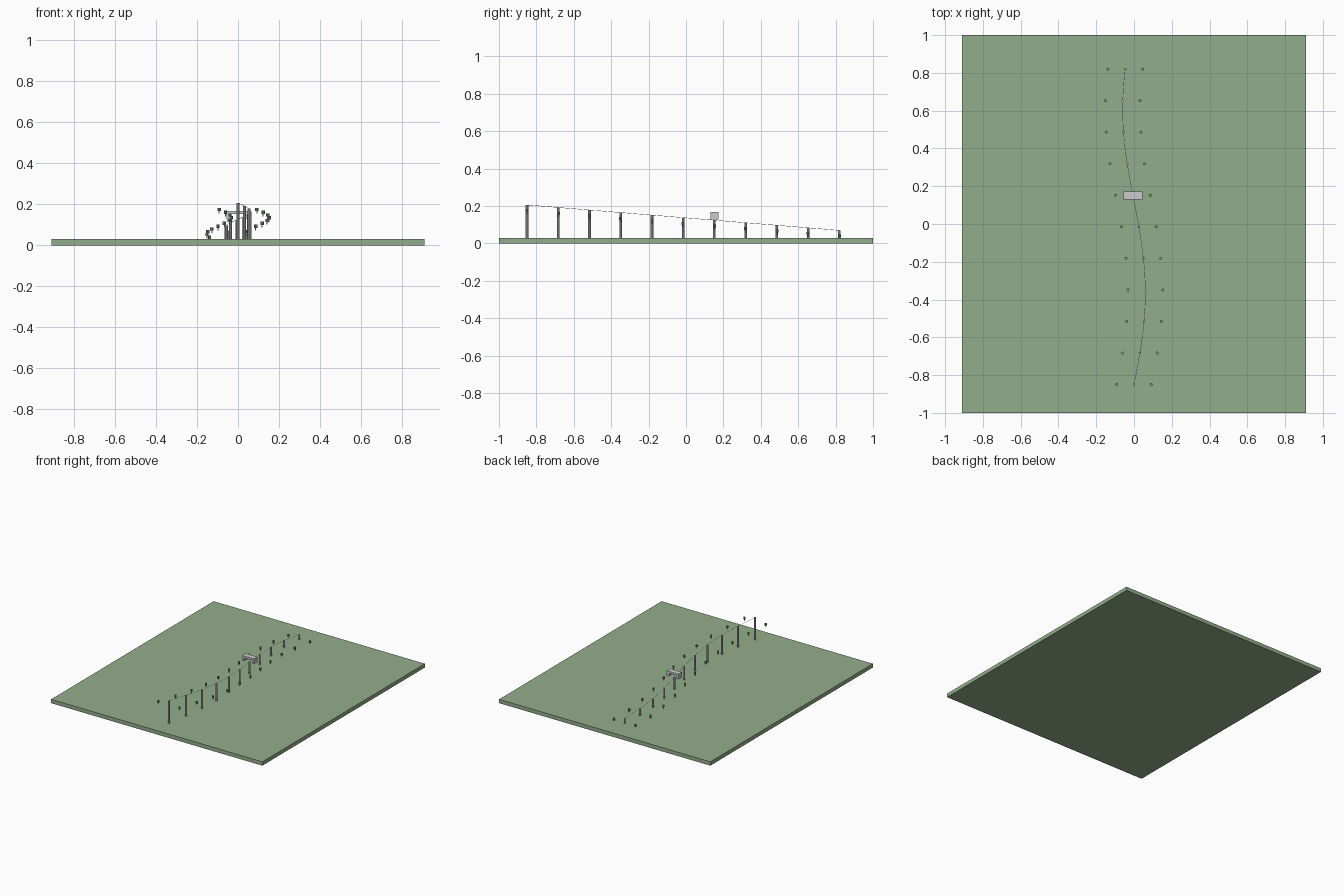
import bpy, math
from mathutils import Vector

if "Cube" in bpy.data.objects:
    bpy.data.objects.remove(bpy.data.objects["Cube"])


def material(name, rgb):
    m = bpy.data.materials.new(name)
    m.diffuse_color = (*rgb, 1)
    m.use_nodes = True
    m.node_tree.nodes["Principled BSDF"].inputs["Base Color"].default_value = m.diffuse_color
    return m


green = material("grass_green", (0.29, 0.42, 0.26))
leaf = material("leaf_green", (0.2, 0.34, 0.18))


def finish(name, mat=None):
    o = bpy.context.object
    o.name = name
    if mat:
        o.data.materials.append(mat)
    return o


def box(name, x0, x1, y0, y1, z0, z1, mat=None):
    bpy.ops.mesh.primitive_cube_add(size=1, location=((x0 + x1) / 2, (y0 + y1) / 2, (z0 + z1) / 2))
    o = finish(name, mat)
    o.scale = (x1 - x0, y1 - y0, z1 - z0)
    return o


def cyl(name, r, x, y, z0, z1, sides=8, mat=None):
    bpy.ops.mesh.primitive_cylinder_add(vertices=sides, radius=r, depth=z1 - z0,
                                        location=(x, y, (z0 + z1) / 2))
    return finish(name, mat)


# Winding, descending track line
def track(t):
    return Vector((0.06 * math.sin(0.54 * t), -0.85 + 0.167 * t, 0.206 - 0.0136 * t))


# Ground slab
box("ground", -0.91, 0.91, -1, 1, 0, 0.03, green)

# Support posts with a small planting on each side
for i in range(11):
    p = track(i)
    cyl(f"post_{i}", 0.007, p.x, p.y, 0.028, p.z)
    for side in (-1, 1):
        x = p.x + side * 0.092
        z = p.z - 0.032
        cyl(f"trunk_{i}", 0.003, x, p.y, z - 0.019, z - 0.006, 6)
        cyl(f"crown_{i}", 0.008, x, p.y, z - 0.007, z + 0.009, 8, leaf)

# Thin rail following the track
curve = bpy.data.curves.new("rail", "CURVE")
curve.dimensions = "3D"
curve.bevel_depth = 0.001
curve.bevel_resolution = 0
curve.use_fill_caps = True
sp = curve.splines.new("POLY")
sp.points.add(40)
for k, pt in enumerate(sp.points):
    pt.co = (*track(k / 4), 1)
bpy.context.collection.objects.link(bpy.data.objects.new("rail", curve))

# Arch straddling the track
c = track(6)
y0, y1 = c.y - 0.021, c.y + 0.021
box("arch_top", c.x - 0.051, c.x + 0.051, y0, y1, 0.153, 0.168)
for side in (-1, 1):
    x = c.x + side * 0.042
    box("arch_side", x - 0.009, x + 0.009, y0, y1, 0.128, 0.153)
